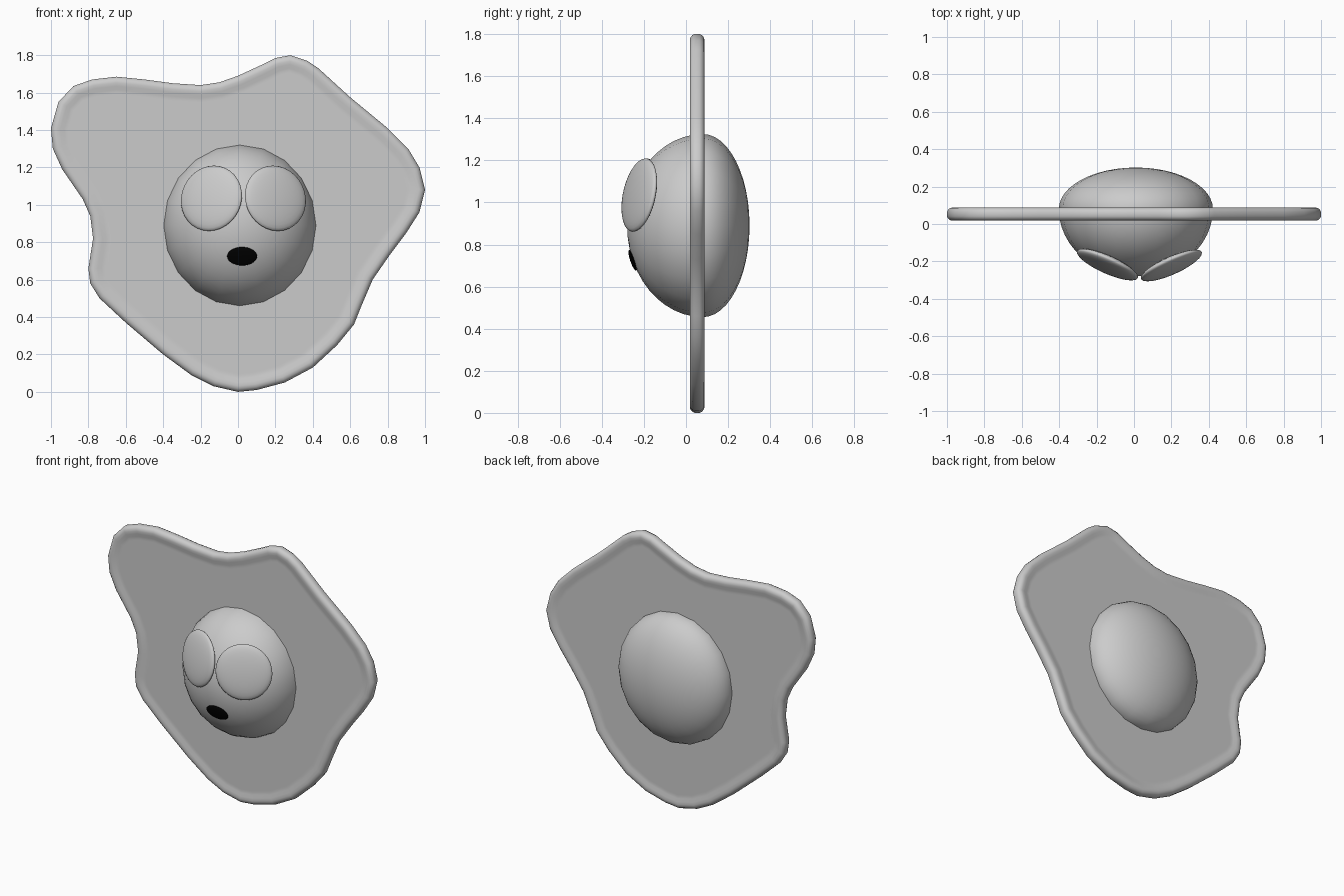
import bpy, bmesh, math
from mathutils import Vector, Matrix

if "Cube" in bpy.data.objects:
    bpy.data.objects.remove(bpy.data.objects["Cube"])

# wavy outline of the egg white, clockwise in x, z
OUTLINE = [(.28, 1.80), (.37, 1.77), (.43, 1.73), (.60, 1.575), (.80, 1.41), (.91, 1.30),
           (.97, 1.20), (1.0, 1.08), (.97, .96), (.90, .85), (.81, .73), (.72, .60),
           (.66, .46), (.62, .36), (.53, .25), (.40, .13), (.25, .05), (.10, .01),
           (0, 0), (-.13, .03), (-.25, .09), (-.40, .20), (-.60, .37), (-.74, .50),
           (-.79, .58), (-.80, .66), (-.775, .82), (-.79, .94), (-.83, 1.03),
           (-.94, 1.19), (-.99, 1.30), (-1.0, 1.41), (-.96, 1.55), (-.88, 1.635),
           (-.78, 1.67), (-.65, 1.685), (-.50, 1.67), (-.35, 1.65), (-.20, 1.64),
           (-.10, 1.655), (0, 1.69), (.13, 1.75), (.20, 1.785)]


def finish(bm, name):
    bmesh.ops.recalc_face_normals(bm, faces=bm.faces)
    for f in bm.faces:
        f.smooth = True
    me = bpy.data.meshes.new(name)
    bm.to_mesh(me)
    bm.free()
    ob = bpy.data.objects.new(name, me)
    bpy.context.collection.objects.link(ob)
    return ob


def lens(name, centre, normal, size, segments=32):
    """Flattened ellipsoid whose thin axis points along normal."""
    bm = bmesh.new()
    bmesh.ops.create_uvsphere(bm, u_segments=segments, v_segments=16, radius=1)
    rot = Vector(normal).normalized().to_track_quat('Z', 'Y').to_matrix().to_4x4()
    bm.transform(Matrix.Translation(centre) @ rot @ Matrix.Diagonal((*size, 1)))
    return finish(bm, name)


# egg white: slab with a rounded, slightly raised rim
pts = [Vector(p) for p in OUTLINE]
n = len(pts)
inward = []
for i in range(n):
    t = (pts[(i + 1) % n] - pts[i]).normalized() + (pts[i] - pts[i - 1]).normalized()
    t.normalize()
    inward.append(Vector((t.y, -t.x)))
half = [(0, .012), (.006, .024), (.018, .033), (.032, .035), (.05, .033),
        (.07, .028), (.085, .0265), (.095, .0265)]
profile = [(d, -h) for d, h in reversed(half)] + half
bm = bmesh.new()
rings = [[bm.verts.new((p.x + v.x * d, .053 + y, p.y + v.y * d))
          for p, v in zip(pts, inward)] for d, y in profile]
for a, b in zip(rings, rings[1:]):
    for i in range(n):
        j = (i + 1) % n
        bm.faces.new((a[i], a[j], b[j], b[i]))
caps = [bm.faces.new(rings[0]), bm.faces.new(rings[-1])]
bmesh.ops.triangulate(bm, faces=caps)
finish(bm, "egg_white")

# yolk: 20-sided ball, deeper in front than behind
bm = bmesh.new()
bmesh.ops.create_uvsphere(bm, u_segments=20, v_segments=24, radius=1)
for v in bm.verts:
    x, y, z = v.co
    v.co = (.01 + .412 * x, .08 - z * (.36 if z > 0 else .222), .89 + .435 * y)
finish(bm, "yolk")

# eyes
yaw, pitch = math.radians(24), math.radians(11)
for side, name, x, y in ((-1, "left_eye", -.142, -.217), (1, "right_eye", .2, -.222)):
    lens(name, (x, y, 1.035),
         (side * math.sin(yaw), -math.cos(yaw), math.tan(pitch)), (.178, .178, .035))

# mouth
mouth = lens("mouth", (.022, -.253, .725), (0, -.945, -.32), (.08, .052, .012))
black = bpy.data.materials.new("black")
black.diffuse_color = (0, 0, 0, 1)
black.use_nodes = True
black.node_tree.nodes["Principled BSDF"].inputs["Base Color"].default_value = black.diffuse_color
mouth.data.materials.append(black)
